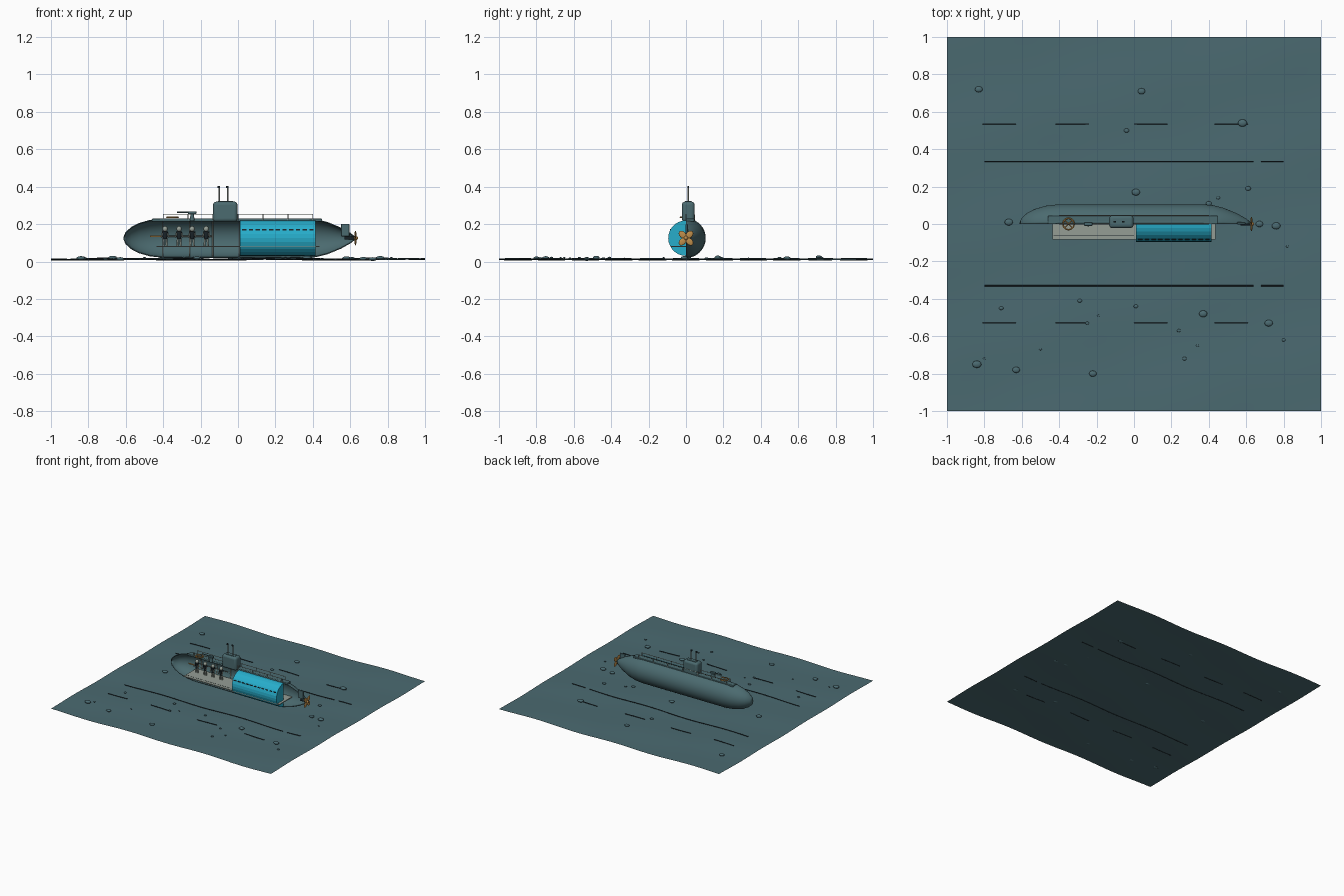
import bpy, bmesh, math
from math import sin, cos, pi
from mathutils import Vector

cube = bpy.data.objects.get("Cube")
if cube:
    bpy.data.objects.remove(cube, do_unlink=True)


def material(name, rgb):
    m = bpy.data.materials.new(name)
    m.use_nodes = True
    m.diffuse_color = (*rgb, 1)
    shader = m.node_tree.nodes["Principled BSDF"]
    shader.inputs["Base Color"].default_value = (*rgb, 1)
    shader.inputs["Roughness"].default_value = 0.7
    return m


SEA = material("sea teal", (0.07, 0.145, 0.165))
HULL = material("hull teal", (0.07, 0.145, 0.16))
CYAN = material("tank cyan", (0.02, 0.42, 0.6))
GOLD = material("brass", (0.52, 0.27, 0.07))
PALE = material("pale grey", (0.3, 0.34, 0.3))
DARK = material("dark line", (0.012, 0.02, 0.025))
AXIS = 0.125  # height of the hull axis


def finish(ob, name, mat, smooth=True):
    ob.name = ob.data.name = name
    ob.data.materials.clear()
    ob.data.materials.append(mat)
    if smooth:
        bpy.ops.object.select_all(action='DESELECT')
        ob.select_set(True)
        bpy.context.view_layer.objects.active = ob
        bpy.ops.object.shade_smooth_by_angle(angle=math.radians(35))
    return ob


def box(name, centre, size, mat, bevel=0):
    bpy.ops.mesh.primitive_cube_add(size=1, location=centre)
    ob = bpy.context.object
    ob.scale = size
    bpy.ops.object.transform_apply(location=False, rotation=False)
    if bevel:
        mod = ob.modifiers.new("rounding", 'BEVEL')
        mod.width, mod.segments = bevel, 4
    return finish(ob, name, mat, bool(bevel))


def ball(name, centre, size, mat, turn=0):
    bpy.ops.mesh.primitive_uv_sphere_add(segments=16, ring_count=10, radius=1, location=centre)
    ob = bpy.context.object
    ob.scale = size
    ob.rotation_euler.x = turn
    return finish(ob, name, mat)


def cone(name, centre, low, high, depth, mat):
    bpy.ops.mesh.primitive_cone_add(vertices=16, radius1=low, radius2=high, depth=depth, location=centre)
    return finish(bpy.context.object, name, mat)


def rod(name, points, radius, mat, cyclic=False):
    curve = bpy.data.curves.new(name, 'CURVE')
    curve.dimensions = '3D'
    curve.bevel_depth, curve.bevel_resolution = radius, 2
    curve.use_fill_caps = True
    spline = curve.splines.new('POLY')
    spline.points.add(len(points) - 1)
    for p, co in zip(spline.points, points):
        p.co = (*co, 1)
    spline.use_cyclic_u = cyclic
    curve.materials.append(mat)
    ob = bpy.data.objects.new(name, curve)
    bpy.context.collection.objects.link(ob)
    return ob


def half_lathe(name, profile, side, segments, mat, smooth=True):
    """Half turn of an (x, radius) profile about the hull axis."""
    bm = bmesh.new()
    rows = []
    for i in range(segments + 1):
        a = pi * i / segments
        rows.append([bm.verts.new((x, side * r * sin(a), AXIS + r * cos(a))) for x, r in profile])
    for r0, r1 in zip(rows, rows[1:]):
        for j in range(len(profile) - 1):
            bm.faces.new((r0[j], r0[j + 1], r1[j + 1], r1[j]))
    bmesh.ops.remove_doubles(bm, verts=bm.verts, dist=1e-5)
    bmesh.ops.recalc_face_normals(bm, faces=bm.faces)
    mesh = bpy.data.meshes.new(name)
    bm.to_mesh(mesh)
    bm.free()
    ob = bpy.data.objects.new(name, mesh)
    bpy.context.collection.objects.link(ob)
    return finish(ob, name, mat, smooth)


def wave(x, y):
    return 0.012 + 0.004 * sin(9 * x + 2 * y) + 0.002 * sin(11 * y - 3 * x)


# Sea floor with ripples
bpy.ops.mesh.primitive_grid_add(x_subdivisions=60, y_subdivisions=60, size=2)
floor = bpy.context.object
for v in floor.data.vertices:
    v.co.z = wave(v.co.x, v.co.y)
finish(floor, "sea_floor", SEA)

# Ripple lines: two long, two broken
for y in (0.335, -0.33, 0.535, -0.53):
    spans = [(-0.8, 0.64), (0.68, 0.8)] if abs(y) < 0.4 else [
        (s, s + 0.18) for s in (-0.81, -0.42, 0, 0.43)]
    for a, b in spans:
        n = max(4, int((b - a) * 30))
        xs = [a + (b - a) * i / n for i in range(n + 1)]
        rod("ripple_line", [(x, y, wave(x, y) + 0.001) for x in xs], 0.003, DARK)

# Stones: x, y, radius in hundredths
STONES = [(-83, 72, 2), (4, 71, 2), (-4, 50, 1.4), (58, 54, 2.4), (61, 19, 1.5), (1, 17, 2.2),
          (-67, 1, 2.2), (40, 11, 1.5), (45, 14, 1), (67, 0, 2), (76, -1, 2.3), (82, -12, .7),
          (-29, -41, 1.2), (-71, -45, 1.2), (-25, -53, 1), (-19, -49, .7), (1, -44, 1.2),
          (37, -48, 2.2), (72, -53, 2.2), (24, -57, 1), (80, -62, 1), (34, -65, .8),
          (27, -72, 1.2), (-22, -80, 2), (-63, -78, 2), (-84, -75, 2.4), (-80, -72, .7), (-50, -67, .7)]
for sx, sy, sr in STONES:
    x, y, r = sx / 100, sy / 100, sr / 100
    ball("stone", (x, y, wave(x, y) + 0.006), (r, r * 0.8, r * 0.45), SEA)

# Cutaway hull shell, open to the front
hull = half_lathe("hull", [(-0.61, 0.004), (-0.60, 0.03), (-0.57, 0.057), (-0.53, 0.078), (-0.47, 0.095),
                           (-0.40, 0.103), (0.36, 0.103), (0.42, 0.098), (0.48, 0.083), (0.55, 0.054),
                           (0.60, 0.026), (0.62, 0.01)], 1, 24, HULL)
hull.modifiers.new("shell", 'SOLIDIFY').thickness = 0.005
hull.modifiers["shell"].offset = 0

# Hull frames
for x in (-0.40, -0.26, -0.135, 0.005):
    arc = [pi * i / 16 for i in range(17)]
    rod("hull_frame", [(x, 0.098 * sin(a), AXIS + 0.098 * cos(a)) for a in arc], 0.003, PALE)

# Front ballast tank with broken stripe
R = 0.095
half_lathe("ballast_tank", [(0.01, 0), (0.01, R), (0.415, R), (0.415, 0)], -1, 14, CYAN, False)
for i in range(11):
    box("tank_stripe", (0.033 + i * 0.036, -0.083, 0.17), (0.023, 0.006, 0.006), DARK)

# Inner deck
box("inner_deck", (0, -0.002, 0.08), (0.87, 0.164, 0.006), PALE)
rod("deck_seam", [(-0.43, -0.06, 0.083), (0, -0.06, 0.083)], 0.001, DARK)

# Crew standing on the inner deck
for x in (-0.39, -0.315, -0.245, -0.17):
    ball("crew_head", (x, 0.025, 0.174), (0.014, 0.014, 0.015), PALE)
    cone("crew_body", (x, 0.025, 0.14), 0.01, 0.017, 0.04, DARK)
    for s in (-1, 1):
        rod("crew_leg", [(x + s * 0.007, 0.025, 0.125), (x + s * 0.009, 0.025, 0.083)], 0.005, PALE)
        rod("crew_arm", [(x + s * 0.013, 0.025, 0.157), (x + s * 0.018, 0.01, 0.13)], 0.004, PALE)
rod("bow_tube", [(-0.47, 0.03, 0.135), (-0.375, 0.03, 0.135)], 0.005, GOLD)
rod("inner_pipe", [(-0.40, 0.07, 0.135), (-0.14, 0.07, 0.135)], 0.003, PALE)

# Upper deck casing and railings
box("deck_casing", (-0.005, 0.022, 0.221), (0.91, 0.046, 0.016), HULL, 0.005)
for y in (0, 0.045):
    rod("railing", [(-0.40, y, 0.252), (0.40, y, 0.252)], 0.002, PALE)
    for i in range(7):
        x = -0.40 + i * 0.8 / 6
        rod("rail_post", [(x, y, 0.22), (x, y, 0.252)], 0.002, PALE)

# Conning tower and periscopes
box("conning_tower", (-0.068, 0.012, 0.266), (0.13, 0.068, 0.108), HULL, 0.017)
box("tower_hatch", (-0.068, 0.012, 0.321), (0.08, 0.034, 0.004), HULL)
for x in (-0.10, -0.055):
    rod("periscope", [(x, 0.012, 0.31), (x, 0.012, 0.40)], 0.004, PALE)
    box("periscope_head", (x - 0.003, 0.012, 0.398), (0.014, 0.01, 0.01), DARK)

# Deck gun and brass wheel
cone("gun_pedestal", (-0.245, 0, 0.24), 0.013, 0.008, 0.04, HULL)
box("gun_breech", (-0.245, 0, 0.261), (0.045, 0.02, 0.014), HULL, 0.004)
rod("gun_barrel", [(-0.325, 0, 0.264), (-0.25, 0, 0.262)], 0.004, HULL)
ring = [2 * pi * i / 24 for i in range(24)]
rod("wheel_rim", [(-0.35 + 0.03 * cos(a), 0.03 * sin(a), 0.236) for a in ring], 0.004, GOLD, True)
for a in (pi / 4, -pi / 4):
    spoke = Vector((0.03 * cos(a), 0.03 * sin(a), 0))
    hub = Vector((-0.35, 0, 0.236))
    rod("wheel_spoke", [hub - spoke, hub + spoke], 0.003, GOLD)

# Stern: rudder, shaft and propeller
box("rudder", (0.573, 0.004, 0.168), (0.045, 0.012, 0.066), HULL, 0.004)
rod("propeller_shaft", [(0.57, 0, AXIS), (0.635, 0, AXIS)], 0.008, DARK)
ball("propeller_hub", (0.63, 0, AXIS), (0.012, 0.011, 0.011), GOLD)
for i in range(4):
    a = pi / 4 + i * pi / 2
    ball("propeller_blade", (0.628, -0.026 * sin(a), AXIS + 0.026 * cos(a)), (0.005, 0.017, 0.024), GOLD, a)
